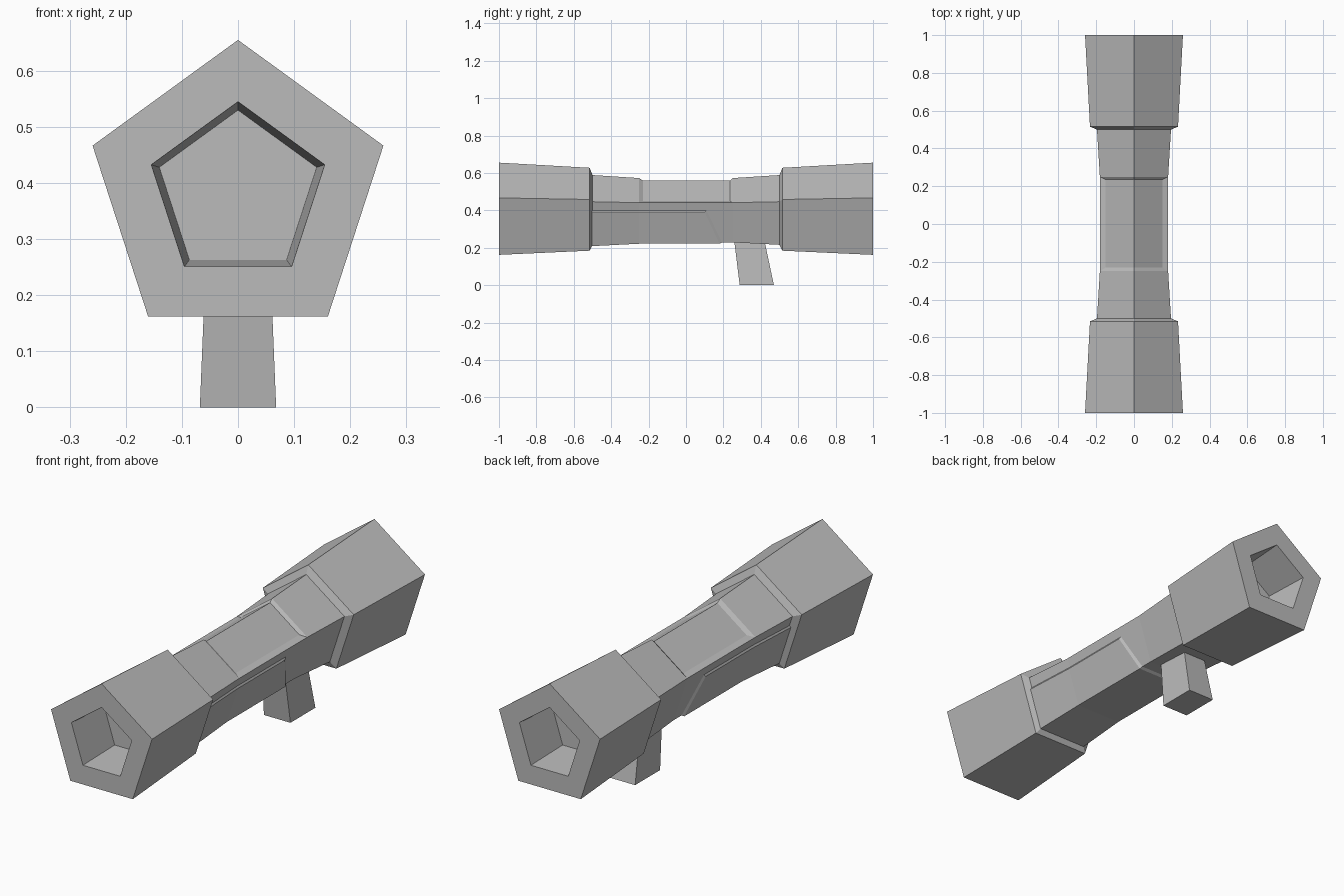
import bpy, bmesh, math

cube = bpy.data.objects.get("Cube")
if cube:
    bpy.data.objects.remove(cube, do_unlink=True)

AXIS_Z = 0.3825

grey = bpy.data.materials.new("matte grey")
grey.use_nodes = True
GREY = (0.5, 0.5, 0.5, 1)
grey.diffuse_color = GREY
grey.node_tree.nodes["Principled BSDF"].inputs["Base Color"].default_value = GREY


def finish(bm, name):
    bmesh.ops.recalc_face_normals(bm, faces=bm.faces[:])
    mesh = bpy.data.meshes.new(name)
    bm.to_mesh(mesh)
    bm.free()
    mesh.materials.append(grey)
    obj = bpy.data.objects.new(name, mesh)
    bpy.context.collection.objects.link(obj)
    return obj


def corner(radius, k):
    a = math.radians(90 + 72 * k)
    return radius * math.cos(a), AXIS_Z + radius * math.sin(a)


def pentagon(bm, y, radius):
    ring = []
    for k in range(5):
        x, z = corner(radius, k)
        ring.append(bm.verts.new((x, y, z)))
    return ring


# Body: pentagonal tube, flared at both ends, with a blind bore in each end
half = [(-0.78, 0.1475), (-1, 0.1625), (-1, 0.2725),
        (-0.515, 0.245), (-0.5, 0.206), (-0.25, 0.19)]
stations = half + [(-y, r) for y, r in reversed(half)]
bm = bmesh.new()
rings = [pentagon(bm, y, r) for y, r in stations]
mid = len(half) - 1
for i in range(len(rings) - 1):
    a, b = rings[i], rings[i + 1]
    for k in range(5):
        if i == mid and k in (0, 4):
            continue          # left open for the top recess
        n = (k + 1) % 5
        bm.faces.new((a[k], a[n], b[n], b[k]))
bm.faces.new(rings[0])
bm.faces.new(rings[-1])

# Shallow recess with sloped walls across the two upper faces
near, far = rings[mid], rings[mid + 1]
ridge_a, ridge_b = [bm.verts.new((0, y, 0.559)) for y in (-0.23, 0.235)]
for k, x in ((1, -0.15), (4, 0.15)):
    ca, cb = [bm.verts.new((x, y, 0.45)) for y in (-0.23, 0.235)]
    bm.faces.new((ridge_a, ridge_b, cb, ca))
    bm.faces.new((ca, cb, far[k], near[k]))
    bm.faces.new((near[0], ridge_a, ca, near[k]))
    bm.faces.new((far[0], ridge_b, cb, far[k]))
finish(bm, "body")


# Underside cover: raised plate wrapping the lower sides and bottom
def on_side(radius, z):
    (x0, z0), (x1, z1) = corner(radius, 4), corner(radius, 3)
    return x0 + (x1 - x0) * (z - z0) / (z1 - z0)


THICK = 0.009
bm = bmesh.new()


def pair(x, y, z):
    return [bm.verts.new((s * x, y, z)) for s in (-1, 1)]


rows = []
for y, r in ((-0.505, 0.206), (-0.25, 0.19), (0.1, 0.19)):
    bottom_y = 0.18 if y > 0 else y
    bx, bz = corner(r + THICK, 3)
    rows.append((pair(on_side(r, 0.4), y + (0.008 if y > 0 else 0), 0.4),
                 pair(on_side(r + THICK, 0.391), y, 0.391),
                 pair(bx, bottom_y, bz)))
ex, ez = corner(0.19, 3)
end = pair(ex, 0.192, ez)
for a, b in zip(rows, rows[1:]):
    for s in (0, 1):
        for j in (0, 1):
            bm.faces.new((a[j][s], b[j][s], b[j + 1][s], a[j + 1][s]))
    bm.faces.new((a[2][0], a[2][1], b[2][1], b[2][0]))
last = rows[-1]
for s in (0, 1):
    bm.faces.new((last[0][s], last[1][s], last[2][s], end[s]))
bm.faces.new((last[2][0], last[2][1], end[1], end[0]))
finish(bm, "underside_cover")

# Grip: slanted block that widens toward its foot
bm = bmesh.new()
levels = []
for z, hx, y0, y1 in ((0, 0.068, 0.287, 0.47), (0.245, 0.058, 0.257, 0.418)):
    levels.append([bm.verts.new(p) for p in
                   ((-hx, y0, z), (hx, y0, z), (hx, y1, z), (-hx, y1, z))])
low, high = levels
for k in range(4):
    n = (k + 1) % 4
    bm.faces.new((low[k], low[n], high[n], high[k]))
bm.faces.new(low)
bm.faces.new(high)
finish(bm, "grip")
